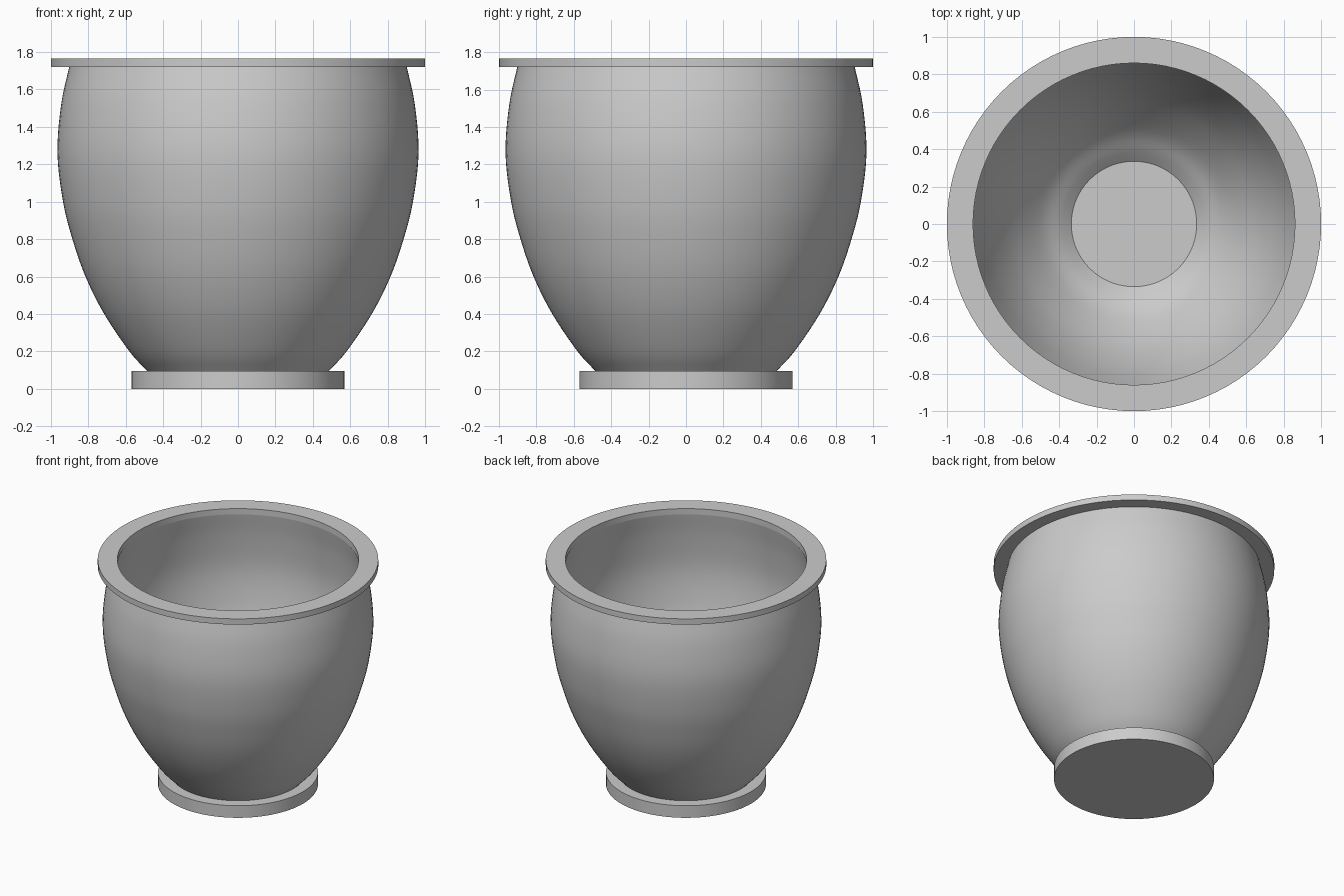
import bpy
import bmesh
import math

cube = bpy.data.objects.get("Cube")
if cube:
    bpy.data.objects.remove(cube, do_unlink=True)

SEGMENTS = 96

clay = bpy.data.materials.new("grey clay")
clay.use_nodes = True
grey = (0.6, 0.6, 0.6, 1)
clay.diffuse_color = grey
clay.node_tree.nodes["Principled BSDF"].inputs["Base Color"].default_value = grey


def smooth_profile(points, steps=5):
    """Catmull-Rom curve through radius/height points."""
    ends = [[2 * a - b for a, b in zip(points[0], points[1])],
            [2 * a - b for a, b in zip(points[-1], points[-2])]]
    pts = [ends[0], *points, ends[1]]
    result = []
    for p0, p1, p2, p3 in zip(pts, pts[1:], pts[2:], pts[3:]):
        for i in range(steps):
            t = i / steps
            result.append(tuple(
                b + 0.5 * t * (c - a + t * (2*a - 5*b + 4*c - d + t * (3*(b - c) + d - a)))
                for a, b, c, d in zip(p0, p1, p2, p3)))
    return result + [points[-1]]


def lathe(name, profile, closed=False):
    """Spin a profile of (radius, height) points around the z axis."""
    bm = bmesh.new()
    verts = [bm.verts.new((r, 0, z)) for r, z in profile]
    pairs = list(zip(verts, verts[1:]))
    if closed:
        pairs.append((verts[-1], verts[0]))
    edges = [bm.edges.new(p) for p in pairs]
    bmesh.ops.spin(bm, geom=verts + edges, cent=(0, 0, 0), axis=(0, 0, 1),
                   angle=math.tau, steps=SEGMENTS, use_duplicate=False)
    bmesh.ops.remove_doubles(bm, verts=bm.verts, dist=0.0001)
    bmesh.ops.recalc_face_normals(bm, faces=bm.faces)
    mesh = bpy.data.meshes.new(name)
    bm.to_mesh(mesh)
    bm.free()
    mesh.materials.append(clay)
    obj = bpy.data.objects.new(name, mesh)
    bpy.context.collection.objects.link(obj)
    bpy.ops.object.select_all(action="DESELECT")
    obj.select_set(True)
    bpy.context.view_layer.objects.active = obj
    bpy.ops.object.shade_smooth_by_angle(angle=math.radians(30))
    return obj


# Bulging bowl wall, outside then inside, with a small sunken floor
outer = smooth_profile([(0.48, 0.09), (0.58, 0.2), (0.715, 0.4), (0.815, 0.6),
                        (0.885, 0.8), (0.935, 1.0), (0.965, 1.26),
                        (0.945, 1.52), (0.9, 1.73)])
inner = smooth_profile([(0.86, 1.73), (0.895, 1.52), (0.915, 1.26),
                        (0.885, 1.0), (0.83, 0.8), (0.755, 0.6),
                        (0.65, 0.4), (0.5, 0.2), (0.38, 0.1)])
lathe("bowl_wall", [(0, 0.05)] + [(0.48, 0.05)] + outer + inner
      + [(0.335, 0.06), (0, 0.06)])

# Flat overhanging rim
lathe("rim", [(0.86, 1.72), (1, 1.72), (1, 1.765), (0.86, 1.765)], closed=True)

# Foot disc, open at the middle of its top so the bowl floor shows
lathe("foot", [(0, 0), (0.57, 0), (0.57, 0.095), (0.45, 0.095)])
